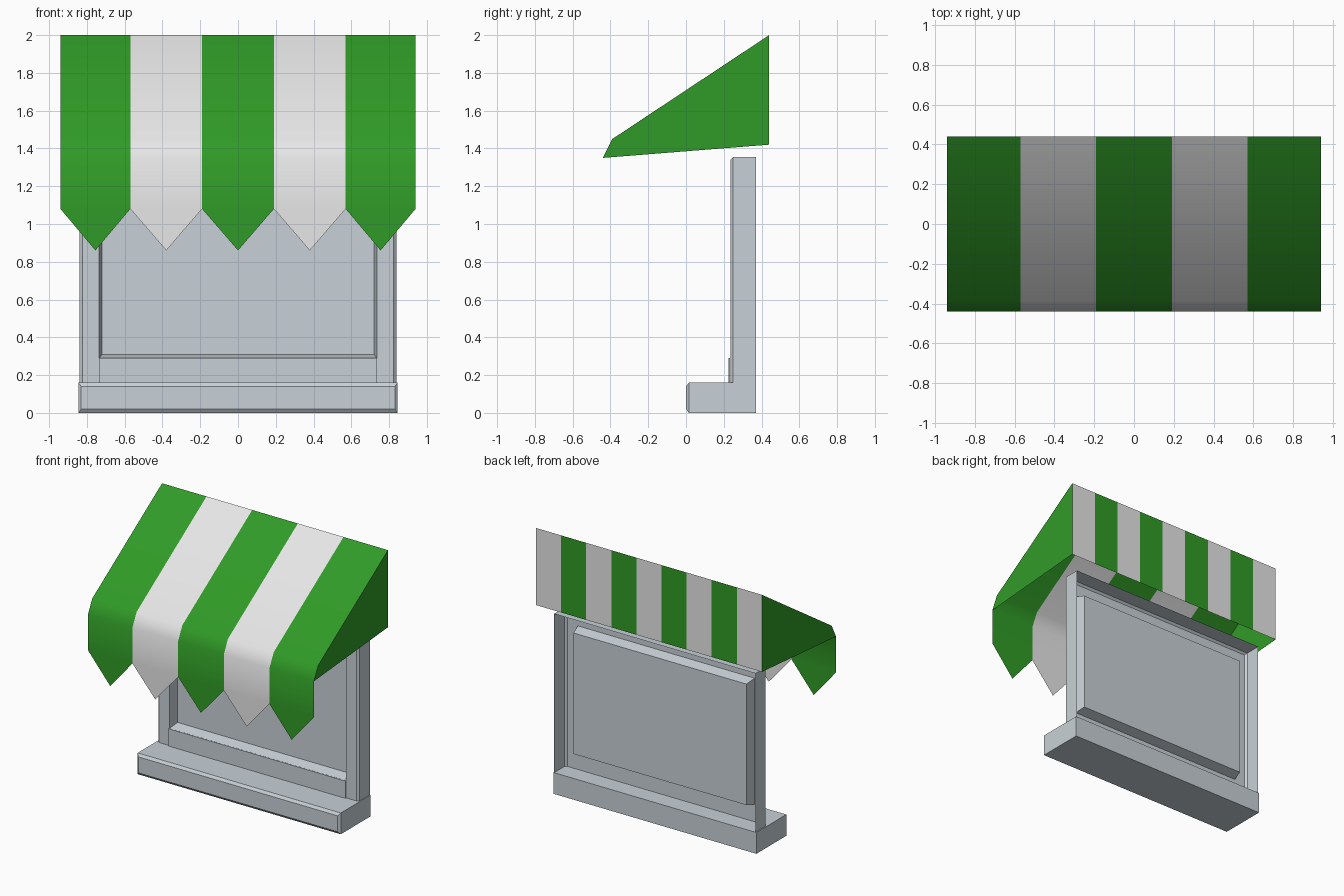
import bpy
import math

if "Cube" in bpy.data.objects:
    bpy.data.objects.remove(bpy.data.objects["Cube"], do_unlink=True)


def material(name, rgb):
    mat = bpy.data.materials.new(name)
    mat.use_nodes = True
    mat.diffuse_color = (*rgb, 1)
    mat.node_tree.nodes["Principled BSDF"].inputs["Base Color"].default_value = (*rgb, 1)
    return mat


GREEN = material("awning green", (0.03, 0.33, 0.02))
WHITE = material("awning white", (0.8, 0.8, 0.8))
GREY = material("frame grey", (0.58, 0.64, 0.68))


def build(name, verts, faces, mats, slots=None):
    mesh = bpy.data.meshes.new(name)
    mesh.from_pydata(verts, [], faces)
    for mat in mats:
        mesh.materials.append(mat)
    for poly, slot in zip(mesh.polygons, slots or []):
        poly.material_index = slot
    obj = bpy.data.objects.new(name, mesh)
    bpy.context.collection.objects.link(obj)
    return obj


def loft(name, rings, close_back):
    """Skin rectangles (half width, bottom, top, y) from back to front."""
    verts, faces = [], []
    for w, low, high, y in rings:
        verts += [(-w, y, low), (w, y, low), (w, y, high), (-w, y, high)]
    for r in range(len(rings) - 1):
        for k in range(4):
            a, b = 4 * r + k, 4 * r + (k + 1) % 4
            faces.append((a, b, b + 4, a + 4))
    last = len(verts) - 4
    faces.append((last, last + 1, last + 2, last + 3))
    if close_back:
        faces.append((3, 2, 1, 0))
    return build(name, verts, faces, [GREY])


# Sill with a chamfered front
loft("sill", [(0.845, 0, 0.16, 0.37), (0.845, 0, 0.16, 0.015),
              (0.83, 0.02, 0.14, 0)], True)

# Window frame: hollow at the back, with a recessed pane
loft("window_frame", [(0.838, 0.15, 1.355, 0.37), (0.838, 0.15, 1.355, 0.25),
                      (0.823, 0.15, 1.34, 0.235), (0.735, 0.29, 1.24, 0.235),
                      (0.72, 0.31, 1.22, 0.31)], False)

# Thin lip below the pane
loft("window_lip", [(0.735, 0.15, 0.29, 0.234), (0.735, 0.15, 0.29, 0.226)], False)

# Awning canopy: striped sheet with a pointed valance
edges = [-0.94, -0.57, -0.19, 0.19, 0.57, 0.94]
profile = [(0.44, 2), (-0.39, 1.45), (-0.44, 1.35), (-0.44, 1.08)]
rows = len(profile)
verts = [(x, y, z) for x in edges for y, z in profile]
faces, slots = [], []
for i in range(len(edges) - 1):
    a, b = i * rows, (i + 1) * rows
    for j in range(rows - 1):
        faces.append((a + j + 1, b + j + 1, b + j, a + j))
    tip = len(verts)
    verts.append(((edges[i] + edges[i + 1]) / 2, -0.44, 0.86))
    faces.append((a + rows - 1, tip, b + rows - 1))
    slots += [i % 2] * rows
canopy = build("awning_canopy", verts, faces, [GREEN, WHITE], slots)
bpy.ops.object.select_all(action="DESELECT")
canopy.select_set(True)
bpy.context.view_layer.objects.active = canopy
bpy.ops.object.shade_smooth_by_angle(angle=math.radians(40))

# Awning end panels
outline = profile[:3] + [(0.44, 1.42)]
for name, side in (("awning_left_end", 1), ("awning_right_end", -1)):
    order = (0, 1, 2, 3) if side > 0 else (3, 2, 1, 0)
    build(name, [(side * 0.94, y, z) for y, z in outline], [order], [GREEN])

# Awning back with narrower stripes
count = 9
verts, faces = [], []
for i in range(count + 1):
    x = 0.94 * (2 * i / count - 1)
    verts += [(x, 0.44, 1.42), (x, 0.44, 2)]
for i in range(count):
    faces.append((2 * i, 2 * i + 1, 2 * i + 3, 2 * i + 2))
build("awning_back", verts, faces, [WHITE, GREEN], [i % 2 for i in range(count)])
